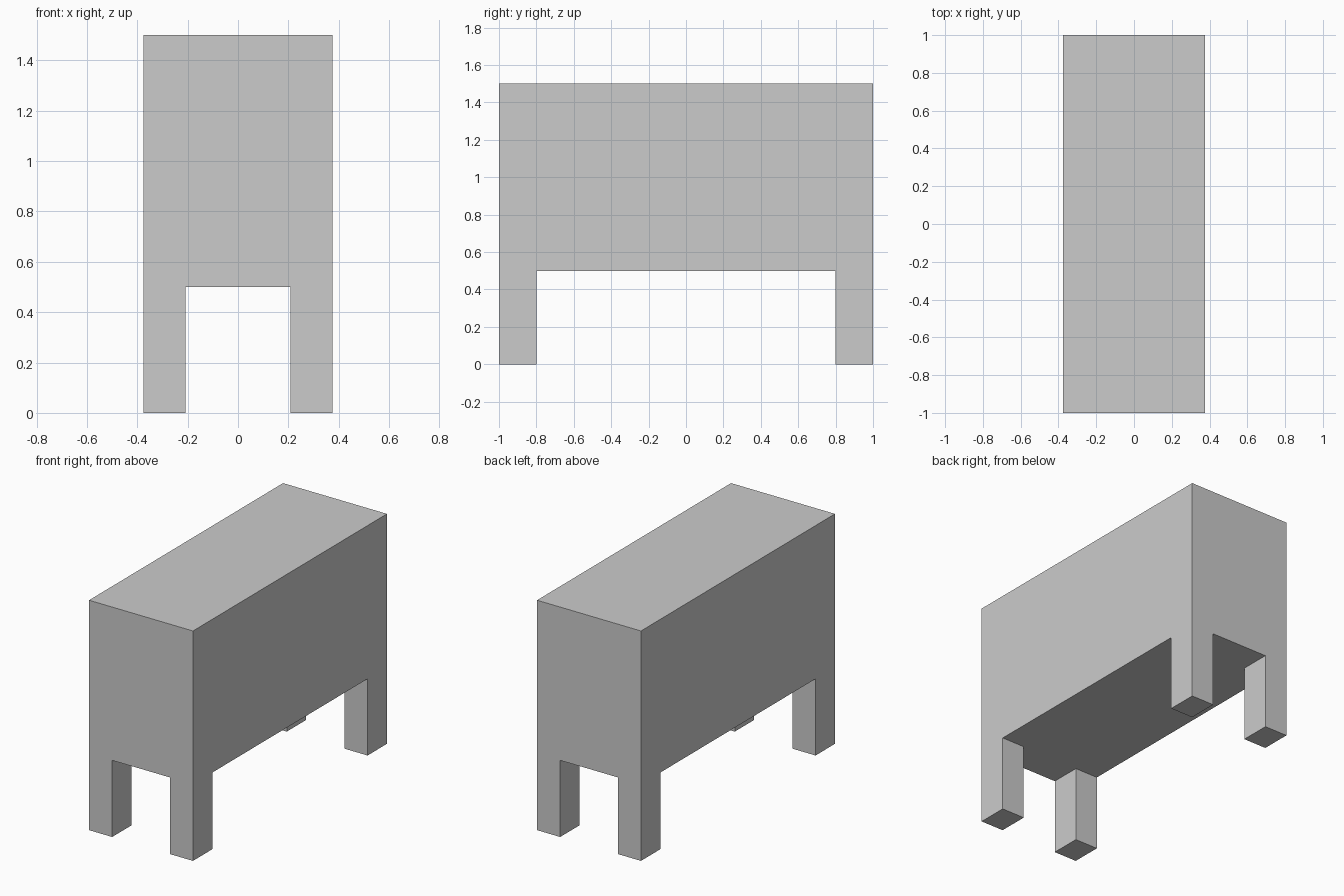
import bpy, bmesh
from mathutils import Matrix, Vector

if "Cube" in bpy.data.objects:
    bpy.data.objects.remove(bpy.data.objects["Cube"])

HALF_X, HALF_Y = 0.375, 1.0
LEG_X, LEG_Y = 0.208, 0.8      # inner faces of the legs
LEG_H, TOP = 0.5, 1.5

bm = bmesh.new()

# box body
bmesh.ops.create_cube(bm, size=1, matrix=Matrix.Translation((0, 0, (LEG_H + TOP) / 2))
                      @ Matrix.Diagonal((2 * HALF_X, 2 * HALF_Y, TOP - LEG_H, 1)))

# cut lines that mark out the leg corners
for axis, dist in ((Vector((1, 0, 0)), LEG_X), (Vector((0, 1, 0)), LEG_Y)):
    for side in (-1, 1):
        bmesh.ops.bisect_plane(bm, geom=bm.verts[:] + bm.edges[:] + bm.faces[:],
                               plane_co=axis * dist * side, plane_no=axis)

# four corner legs, drawn down from the underside
bm.normal_update()
corners = []
for f in bm.faces:
    c = f.calc_center_median()
    if f.normal.z < -0.9 and abs(c.x) > LEG_X and abs(c.y) > LEG_Y:
        corners.append(f)
legs = bmesh.ops.extrude_discrete_faces(bm, faces=corners)["faces"]
for f in legs:
    bmesh.ops.translate(bm, verts=f.verts[:], vec=(0, 0, -LEG_H))

# merge the flat faces so body and legs are seamless
bmesh.ops.remove_doubles(bm, verts=bm.verts[:], dist=1e-5)
bmesh.ops.dissolve_limit(bm, angle_limit=0.01, verts=bm.verts[:], edges=bm.edges[:])
bmesh.ops.recalc_face_normals(bm, faces=bm.faces[:])

mesh = bpy.data.meshes.new("body_with_legs")
bm.to_mesh(mesh)
bm.free()
bpy.context.collection.objects.link(bpy.data.objects.new("body_with_legs", mesh))
